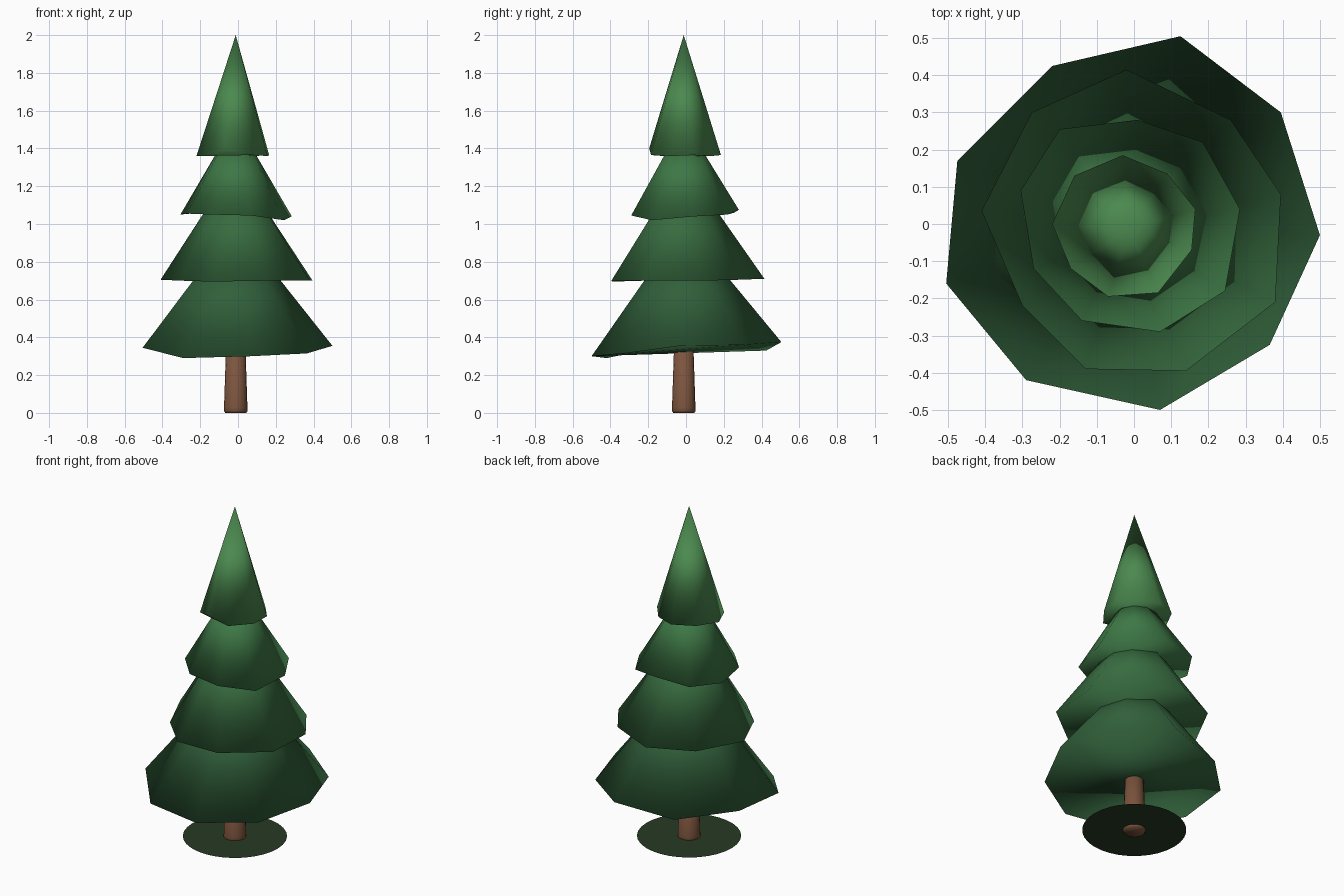
import bpy, bmesh
from math import sin, cos, pi

CX, CY = -0.012, -0.012     # trunk axis


def finish(name, bm, colour):
    bmesh.ops.recalc_face_normals(bm, faces=bm.faces)
    mesh = bpy.data.meshes.new(name)
    bm.to_mesh(mesh)
    bm.free()
    for p in mesh.polygons:
        p.use_smooth = True
    mat = bpy.data.materials.new(name + "_colour")
    mat.diffuse_color = (*colour, 1)
    mesh.materials.append(mat)
    obj = bpy.data.objects.new(name, mesh)
    bpy.context.collection.objects.link(obj)
    return obj


def ring(bm, r, z, n):
    return [bm.verts.new((CX + r * cos(2 * pi * i / n), CY + r * sin(2 * pi * i / n), z))
            for i in range(n)]


def bridge(bm, a, b):
    for i in range(len(a)):
        j = (i + 1) % len(a)
        bm.faces.new((a[i], a[j], b[j], b[i]))


def tier(name, rim, apex_z, colour):
    """Closed nine-sided cone with an uneven rim."""
    bm = bmesh.new()
    verts = [bm.verts.new(p) for p in rim]
    apex = bm.verts.new((CX, CY, apex_z))
    for i, v in enumerate(verts):
        bm.faces.new((v, verts[(i + 1) % len(verts)], apex))
    bm.faces.new(verts[::-1])
    finish(name, bm, colour)


# Foliage tiers, rims listed counter-clockwise
tier("foliage_bottom", [
    (0.50, -0.03, 0.355), (0.395, 0.30, 0.36), (0.125, 0.505, 0.375),
    (-0.22, 0.425, 0.33), (-0.475, 0.17, 0.355), (-0.505, -0.16, 0.345),
    (-0.29, -0.42, 0.29), (0.07, -0.50, 0.30), (0.365, -0.325, 0.315)],
    1.00, (0.030, 0.115, 0.042))
tier("foliage_lower", [
    (0.395, 0.08, 0.70), (0.26, 0.28, 0.705), (-0.02, 0.415, 0.71),
    (-0.275, 0.30, 0.71), (-0.41, 0.035, 0.705), (-0.30, -0.22, 0.70),
    (-0.13, -0.39, 0.695), (0.14, -0.395, 0.70), (0.38, -0.21, 0.70)],
    1.32, (0.038, 0.147, 0.050))
tier("foliage_upper", [
    (0.285, 0.04, 1.04), (0.185, 0.22, 1.05), (0.01, 0.28, 1.075),
    (-0.20, 0.255, 1.06), (-0.305, 0.09, 1.05), (-0.27, -0.12, 1.055),
    (-0.14, -0.26, 1.05), (0.07, -0.29, 1.045), (0.245, -0.18, 1.02)],
    1.55, (0.047, 0.185, 0.060))
tier("foliage_top", [
    (0.165, 0.04, 1.365), (0.09, 0.135, 1.36), (-0.03, 0.185, 1.365),
    (-0.16, 0.13, 1.37), (-0.22, 0.0, 1.36), (-0.17, -0.12, 1.36),
    (-0.07, -0.195, 1.40), (0.065, -0.185, 1.365), (0.155, -0.07, 1.36)],
    2.0, (0.070, 0.250, 0.078))

# Tapered trunk with a softened foot
bm = bmesh.new()
rings = [ring(bm, r, z, 16) for r, z in ((0.056, 0), (0.063, 0.012), (0.062, 0.03), (0.049, 0.42))]
for a, b in zip(rings, rings[1:]):
    bridge(bm, a, b)
bm.faces.new(rings[0][::-1])
bm.faces.new(rings[-1])
finish("trunk", bm, (0.200, 0.089, 0.047))

# Paper-thin ground disc around the trunk
bm = bmesh.new()
bridge(bm, ring(bm, 0.285, 0.013, 32), ring(bm, 0.06, 0.013, 32))
ground = finish("ground_disc", bm, (0.021, 0.042, 0.018))
if ground.data.polygons[0].normal.z < 0:
    ground.data.flip_normals()
